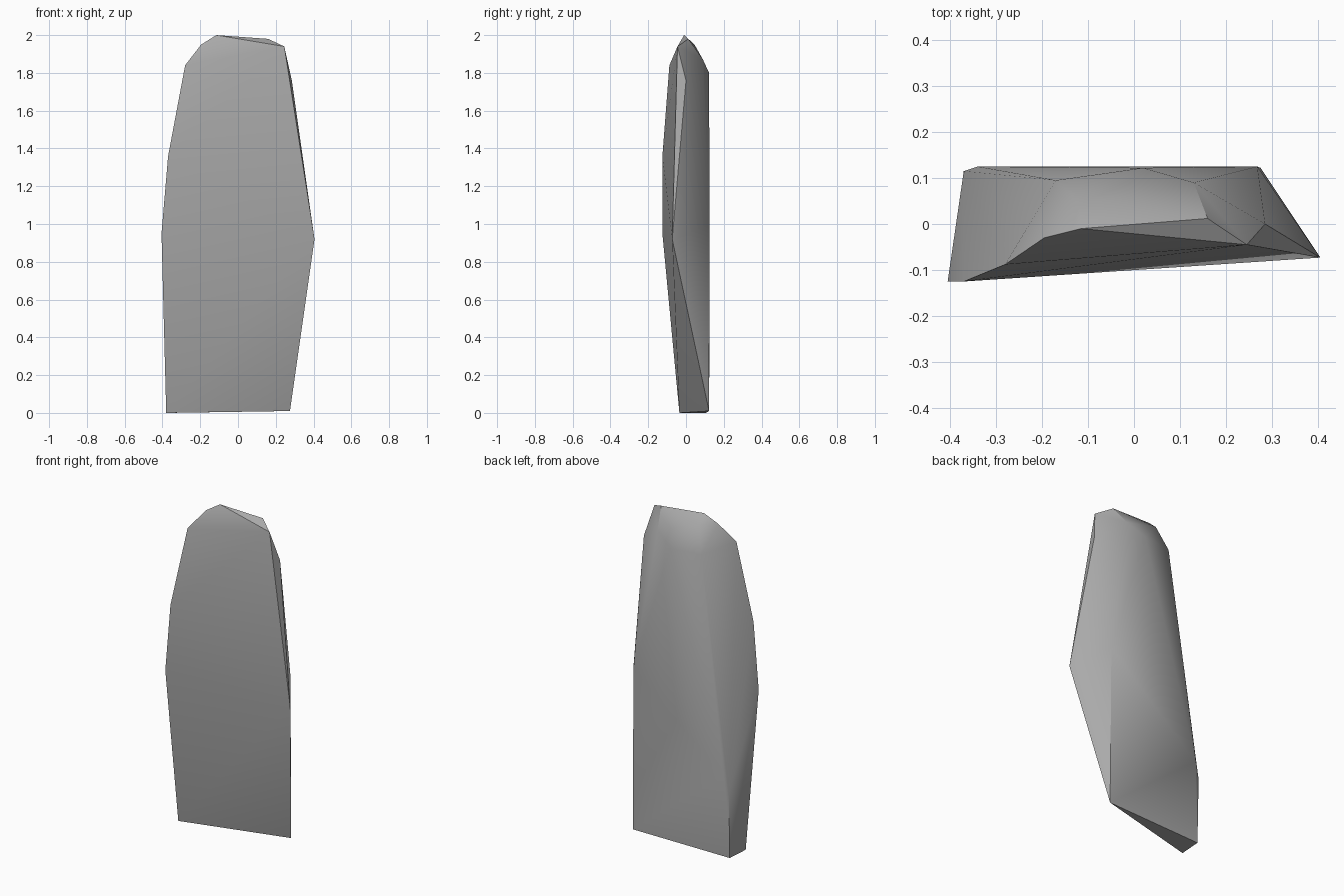
import bpy, bmesh, math

cube = bpy.data.objects.get("Cube")
if cube:
    bpy.data.objects.remove(cube, do_unlink=True)

stone_grey = bpy.data.materials.new("stone grey")
stone_grey.use_nodes = True
colour = (0.4, 0.4, 0.4, 1)
stone_grey.diffuse_color = colour
stone_grey.node_tree.nodes["Principled BSDF"].inputs["Base Color"].default_value = colour

# Rim of the broad front face, from the right foot over the top to the left foot
front_rim = [
    (-.38, -.035, 0), (-.405, -.125, .95), (-.37, -.125, 1.36),
    (-.28, -.088, 1.84), (-.195, -.03, 1.95), (-.115, -.01, 2),
    (.245, -.045, 1.94), (.405, -.073, .92), (.275, .122, .01),
]
# Chipped crown and the left shoulder
crown = [(.16, .012, 1.98), (-.12, .045, 1.95), (.285, 0, 1.76)]
# Rounded back of the slab
back = [
    (-.37, .105, 0), (-.37, .115, .4), (-.34, .125, .5), (-.17, .095, 1.8),
    (.02, .122, 1.8), (.13, .09, 1.87), (.268, .125, 1),
]

# Wrap the corners into one faceted slab
bm = bmesh.new()
for co in front_rim + crown + back:
    bm.verts.new(co)
bmesh.ops.convex_hull(bm, input=bm.verts)
bmesh.ops.delete(bm, geom=[v for v in bm.verts if not v.link_faces], context='VERTS')
bmesh.ops.recalc_face_normals(bm, faces=bm.faces)

mesh = bpy.data.meshes.new("standing_stone")
bm.to_mesh(mesh)
bm.free()
mesh.materials.append(stone_grey)
stone = bpy.data.objects.new("standing_stone", mesh)
bpy.context.collection.objects.link(stone)

# Soft back, crisp rim
bpy.ops.object.select_all(action='DESELECT')
stone.select_set(True)
bpy.context.view_layer.objects.active = stone
bpy.ops.object.shade_smooth_by_angle(angle=math.radians(35))
